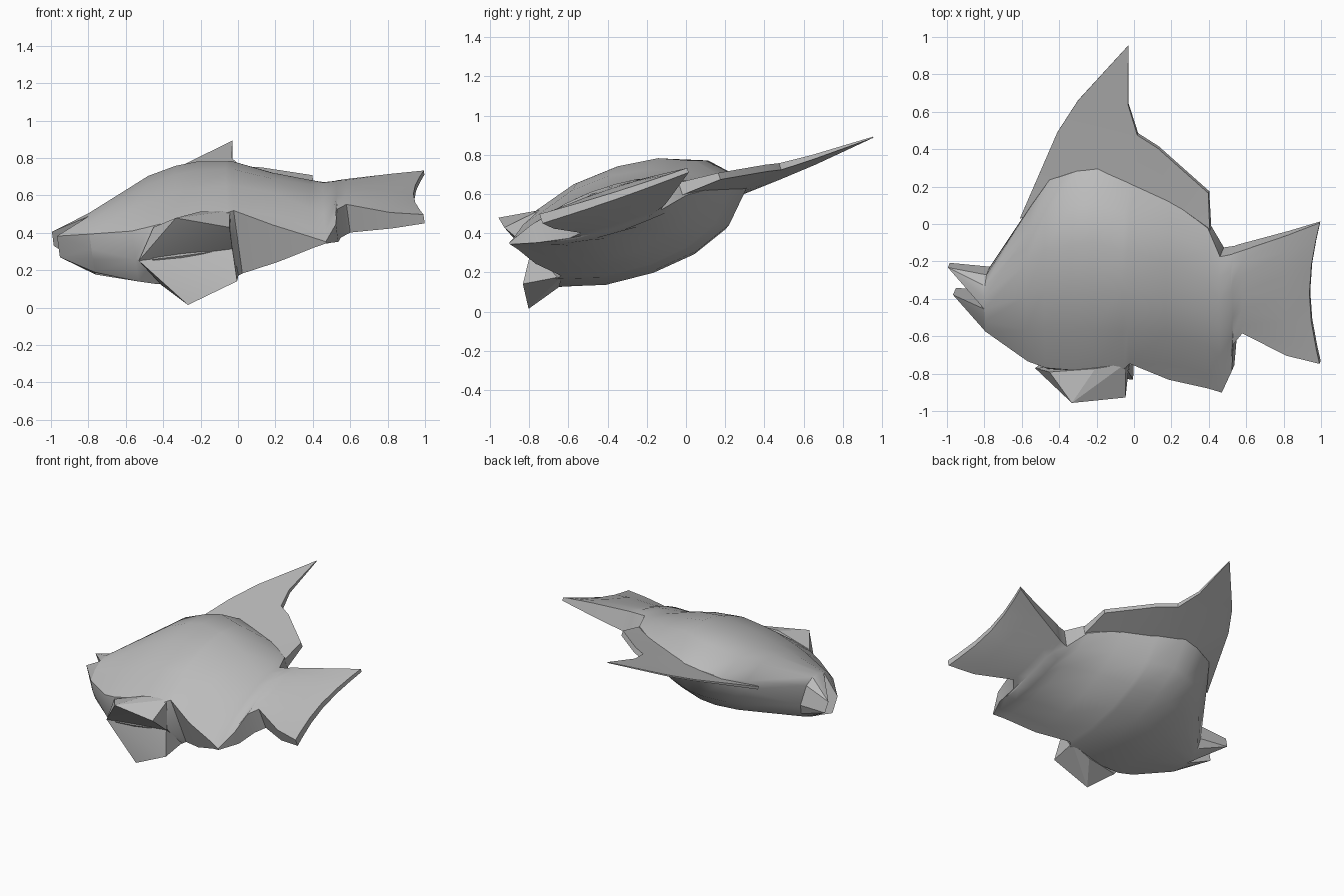
import bpy, bmesh, math
from mathutils import Matrix, Vector

cube = bpy.data.objects.get("Cube")
if cube:
    bpy.data.objects.remove(cube, do_unlink=True)

grey = bpy.data.materials.new("plain_grey")
grey.use_nodes = True
COLOR = (0.5, 0.5, 0.5, 1)
grey.diffuse_color = COLOR
grey.node_tree.nodes["Principled BSDF"].inputs["Base Color"].default_value = COLOR

# The fish lies tilted: parts are laid out on its mid-plane (x, y) with a
# sideways offset t, then carried into place by this matrix.
A, B, C = 0.579, 0.14, 0.33
N = Vector((-B, -C, 1)).normalized()
PLACE = Matrix(((1, 0, N.x, 0), (0, 1, N.y, 0), (B, C, N.z, A), (0, 0, 0, 1)))


def finish(bm, name, angle):
    bmesh.ops.remove_doubles(bm, verts=bm.verts, dist=0.001)
    bm.transform(PLACE)
    bmesh.ops.recalc_face_normals(bm, faces=bm.faces)
    mesh = bpy.data.meshes.new(name)
    bm.to_mesh(mesh)
    bm.free()
    mesh.materials.append(grey)
    ob = bpy.data.objects.new(name, mesh)
    bpy.context.collection.objects.link(ob)
    bpy.ops.object.select_all(action='DESELECT')
    ob.select_set(True)
    bpy.context.view_layer.objects.active = ob
    bpy.ops.object.shade_smooth_by_angle(angle=math.radians(angle))


def hull(name, points, angle=15):
    """Convex wedge through a few corner points."""
    bm = bmesh.new()
    vs = [bm.verts.new(p) for p in points]
    bmesh.ops.convex_hull(bm, input=vs)
    loose = [v for v in bm.verts if not v.link_faces]
    bmesh.ops.delete(bm, geom=loose, context='VERTS')
    finish(bm, name, angle)


def both_sides(points):
    return points + [(x, y, -t) for x, y, t in points if t]


# Body and tail: cross-sections from the mouth to the tail edge
# x, belly y, belly half width, back y, back half width, bulge
SECTIONS = [
    (-0.78, -0.56, 0.03, -0.25, 0.07, 0.11),
    (-0.55, -0.74, 0.0, 0.10, 0.03, 0.205),
    (-0.45, -0.78, 0.0, 0.24, 0.02, 0.235),
    (-0.30, -0.79, 0.0, 0.29, 0.02, 0.262),
    (-0.19, -0.79, 0.0, 0.31, 0.015, 0.268),
    (-0.03, -0.78, 0.0, 0.24, 0.015, 0.262),
    (0.00, -0.75, 0.0, 0.225, 0.015, 0.258),
    (0.20, -0.80, 0.105, 0.13, 0.02, 0.145),
    (0.40, -0.87, 0.03, -0.01, 0.04, 0.09),
    (0.47, -0.90, 0.005, -0.15, 0.08, 0.07),
    (0.53, -0.77, 0.05, -0.14, 0.075, 0.05),
    (0.54, -0.62, 0.08, -0.135, 0.075, 0.03),
    (0.59, -0.56, 0.08, -0.12, 0.07, 0.02),
    (0.82, -0.69, 0.045, -0.05, 0.04, 0.015),
    (0.995, -0.74, 0.025, 0.01, 0.012, 0.0),
]
# Fraction from belly to back, share of the bulge
FRONT = [(0, 0), (0.06, 0.69), (0.28, 0.95), (0.5, 1), (0.7, 0.89), (0.87, 0.6), (1, 0)]
REAR = [(0, 0), (0.1, 0.25), (0.3, 0.8), (0.5, 1), (0.7, 0.89), (0.87, 0.6), (1, 0)]


def half_section(x, y0, t0, y1, t1, bulge):
    side = []
    for f, w in (REAR if x > 0 else FRONT):
        # the tail edge is notched in the middle
        px = x - 0.055 * math.sin(math.pi * f) if x > 0.9 else x
        side.append((px, y0 + (y1 - y0) * f, t0 + (t1 - t0) * f + bulge * w))
    if x == 0:
        side[0] = side[1]  # keel ends in the blunt front of the anal fin
    return side


bm = bmesh.new()
rings = []
for section in SECTIONS:
    side = half_section(*section)
    ring = side + [(x, y, -t) for x, y, t in reversed(side)]
    rings.append([bm.verts.new(p) for p in ring])
for a, b in zip(rings, rings[1:]):
    for i in range(len(a)):
        j = (i + 1) % len(a)
        bm.faces.new((a[i], a[j], b[j], b[i]))
for ring in (rings[0], rings[-1]):
    n = len(ring)
    for i in range(n // 2 - 1):
        bm.faces.new((ring[i], ring[i + 1], ring[n - 2 - i], ring[n - 1 - i]))
finish(bm, "body_and_tail", 35)

# Jaws grow out of the first section and leave the mouth open
face = half_section(*SECTIONS[0])
hull("lower_jaw", both_sides(face[:4] + [(-0.96, -0.36, 0.06)]), 30)
hull("upper_jaw", both_sides(face[3:] + [(-0.99, -0.22, 0.04)]), 30)

# Pelvic fins, splayed to both sides of the belly
for name, s in (("upper_pelvic_fin", 1), ("lower_pelvic_fin", -1)):
    hull(name, [(x, y, t * s) for x, y, t in [
        (-0.53, -0.77, 0.0), (-0.03, -0.79, 0.0), (-0.30, -0.88, 0.247),
        (-0.025, -0.88, 0.153), (-0.43, -0.74, 0.165), (-0.18, -0.71, 0.205),
        (-0.02, -0.69, 0.18)]])

# Dorsal fin: thin plate with a half width for each outline point
FIN = [(-0.61, 0.03, 0.01), (-0.41, 0.49, 0.005), (-0.30, 0.66, 0.005),
       (-0.03, 0.955, 0.003), (-0.03, 0.64, 0.012), (0.02, 0.48, 0.018),
       (0.13, 0.41, 0.018), (0.40, 0.17, 0.018), (0.41, -0.05, 0.035),
       (0.20, 0.05, 0.03), (-0.20, 0.20, 0.03), (-0.45, 0.10, 0.02)]
bm = bmesh.new()
top = [bm.verts.new((x, y, t)) for x, y, t in FIN]
low = [bm.verts.new((x, y, -t)) for x, y, t in FIN]
caps = [bm.faces.new(top), bm.faces.new(low[::-1])]
for i in range(len(FIN)):
    j = (i + 1) % len(FIN)
    bm.faces.new((top[j], top[i], low[i], low[j]))
bmesh.ops.triangulate(bm, faces=caps)
finish(bm, "dorsal_fin", 30)
